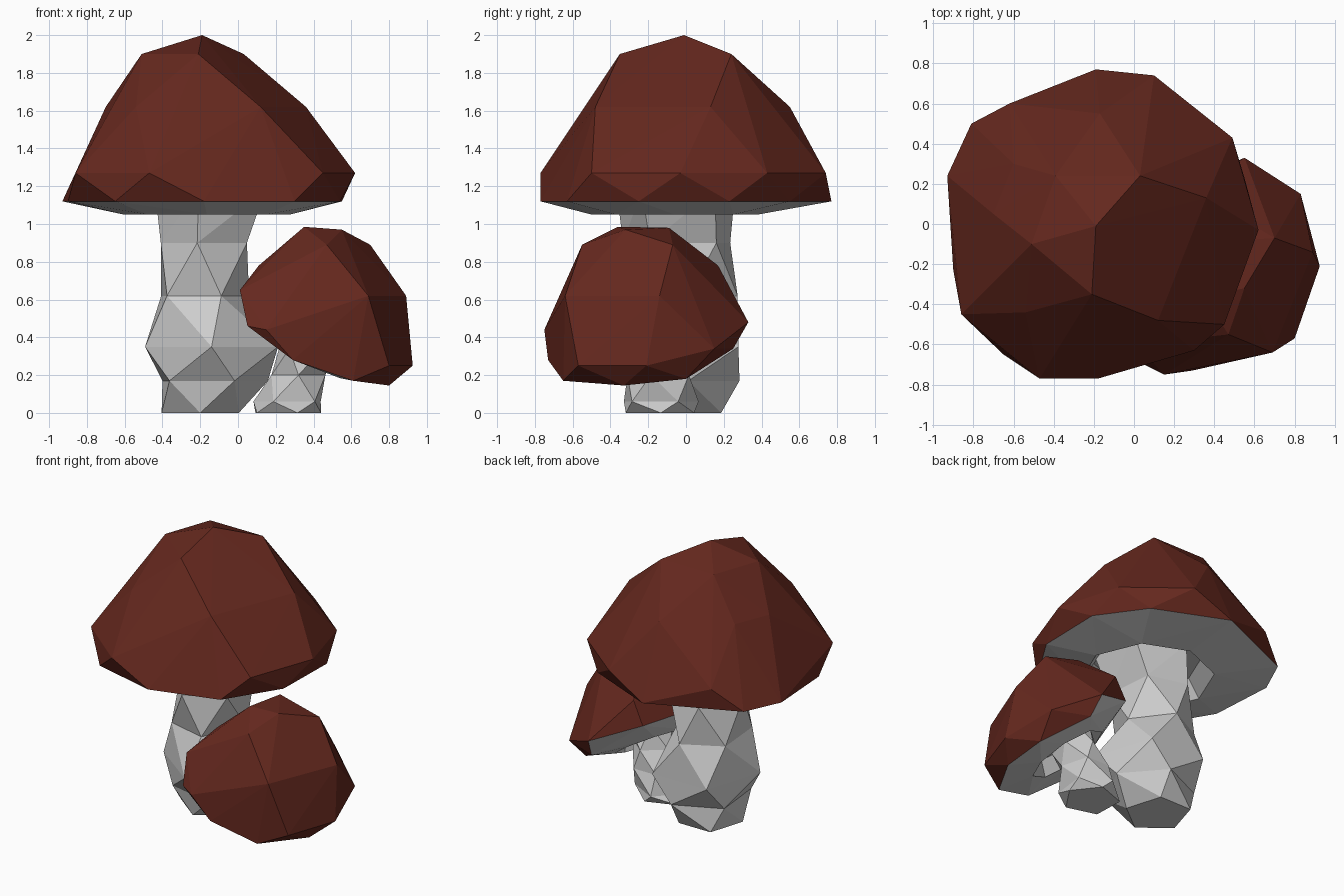
import bpy
import bmesh
from math import cos, sin, pi, radians
from mathutils import Vector

if "Cube" in bpy.data.objects:
    bpy.data.objects.remove(bpy.data.objects["Cube"], do_unlink=True)


def make_material(name, rgb):
    material = bpy.data.materials.new(name)
    material.use_nodes = True
    material.diffuse_color = (*rgb, 1)
    shader = material.node_tree.nodes["Principled BSDF"]
    shader.inputs["Base Color"].default_value = (*rgb, 1)
    shader.inputs["Roughness"].default_value = 0.8
    return material


cap_red = make_material("cap red brown", (0.13, 0.021, 0.013))
pale_grey = make_material("pale grey", (0.61, 0.61, 0.61))


def finish(bm, name, materials):
    bmesh.ops.recalc_face_normals(bm, faces=bm.faces)
    mesh = bpy.data.meshes.new(name)
    bm.to_mesh(mesh)
    bm.free()
    for material in materials:
        mesh.materials.append(material)
    obj = bpy.data.objects.new(name, mesh)
    bpy.context.collection.objects.link(obj)
    return obj


def make_cap(name, points, axis, gill_centre, gill_radius, recess):
    """Faceted convex cap with a grey underside hollowed around the stem."""
    bm = bmesh.new()
    axis = Vector(axis).normalized()
    side = axis.cross(Vector((0, 1, 0))).normalized()
    other = axis.cross(side)
    for point in points:
        bm.verts.new(point)
    gill_ring = []
    for i in range(8):
        angle = 2 * pi * i / 8
        offset = (side * cos(angle) + other * sin(angle)) * gill_radius
        gill_ring.append(bm.verts.new(Vector(gill_centre) + offset))
    bmesh.ops.convex_hull(bm, input=bm.verts)
    loose = [v for v in bm.verts if not v.link_faces]
    gill_ring = [v for v in gill_ring if v not in loose]
    bmesh.ops.delete(bm, geom=loose, context="VERTS")
    bmesh.ops.recalc_face_normals(bm, faces=bm.faces)
    bm.normal_update()

    # Underside faces look away from the cap axis
    for face in bm.faces:
        face.material_index = 1 if face.normal.dot(axis) < -0.6 else 0

    # Hollow around the stem
    floor = [f for f in bm.faces if all(v in gill_ring for v in f.verts)]
    walls = bmesh.ops.inset_region(bm, faces=floor, thickness=gill_radius * 0.2)
    for face in walls["faces"]:
        face.material_index = 1
    for vert in {v for f in floor for v in f.verts}:
        vert.co += axis * recess
    return finish(bm, name, [cap_red, pale_grey])


def make_stem(name, rings, sides=5):
    """Twisted stem: each ring is turned about half a step and joined by triangles."""
    bm = bmesh.new()
    loops = []
    for level, (z, x, y, radius_x, radius_y, turn) in enumerate(rings):
        loop = []
        for i in range(sides):
            angle = 2 * pi * (i + level % 2 / 2) / sides - pi / 2 + radians(turn)
            loop.append(bm.verts.new((x + radius_x * cos(angle), y + radius_y * sin(angle), z)))
        loops.append(loop)
    for level, (low, high) in enumerate(zip(loops, loops[1:])):
        for i in range(sides):
            j = (i + 1) % sides
            if level % 2 == 0:
                bm.faces.new((low[i], low[j], high[i]))
                bm.faces.new((low[j], high[j], high[i]))
            else:
                bm.faces.new((low[i], high[j], high[i]))
                bm.faces.new((low[i], low[j], high[j]))
    bm.faces.new(loops[0][::-1])
    bm.faces.new(loops[-1])
    return finish(bm, name, [pale_grey])


# Large cap: outline points grouped by height
large_levels = {
    2.0: [(-0.19, -0.01)],
    1.9: [(0.03, 0.24), (-0.51, -0.1), (-0.21, -0.35), (-0.39, 0.24)],
    1.62: [(0.36, 0.13), (0.12, -0.48), (-0.54, -0.44), (-0.7, 0.05),
           (-0.6, 0.3), (-0.17, 0.55)],
    1.27: [(-0.47, -0.77), (0.45, -0.5), (0.62, -0.03), (0.49, 0.43),
           (0.1, 0.74), (-0.62, 0.6), (-0.86, -0.45)],
    1.12: [(-0.93, 0.24), (-0.9, -0.23), (-0.65, -0.65), (-0.18, -0.77),
           (0.3, -0.63), (0.54, -0.25), (0.55, 0.23), (0.32, 0.55),
           (-0.19, 0.77), (-0.81, 0.5)],
}
large_points = [(x, y, z) for z, level in large_levels.items() for x, y in level]
make_cap("large_cap", large_points, (0, 0, 1), (-0.165, -0.06, 1.05), 0.44, 0.12)

# Small cap: leaning outward, crown first and then rim
small_crown = [
    (0.35, -0.36, 0.985), (0.4, -0.09, 0.98), (0.55, -0.32, 0.97),
    (0.7, -0.07, 0.89), (0.47, -0.55, 0.89), (0.3, 0.17, 0.78),
    (0.11, -0.4, 0.78), (0.89, -0.14, 0.62), (0.69, -0.64, 0.62),
]
small_rim = [
    (0.925, -0.21, 0.25), (0.8, -0.57, 0.25), (0.8, -0.33, 0.145),
    (0.61, -0.65, 0.17), (0.29, -0.73, 0.28), (0.15, -0.75, 0.44),
    (0.05, -0.7, 0.46), (0.01, -0.6, 0.65), (0.03, -0.3, 0.65), (0.22, 0.18, 0.62),
    (0.55, 0.33, 0.48), (0.83, 0.15, 0.34), (0.8, 0, 0.18), (0.58, 0.25, 0.34),
]
make_cap("small_cap", small_crown + small_rim, (0.64, -0.25, 1),
         (0.4, -0.2, 0.32), 0.27, 0.1)

# Stems: height, centre, radii and turn in degrees of each ring
make_stem("large_stem", [
    (0, -0.2, 0, 0.215, 0.23, 0),
    (0.17, -0.14, -0.02, 0.3, 0.31, -12),
    (0.35, -0.14, -0.03, 0.37, 0.38, 0),
    (0.62, -0.19, -0.02, 0.25, 0.3, -12),
    (0.9, -0.165, -0.04, 0.245, 0.3, -12),
    (1.18, -0.12, -0.05, 0.32, 0.33, 20),
])
make_stem("small_stem", [
    (0, 0.25, -0.14, 0.19, 0.19, 20),
    (0.06, 0.27, -0.14, 0.19, 0.21, 10),
    (0.2, 0.32, -0.13, 0.15, 0.18, 0),
    (0.34, 0.36, -0.16, 0.15, 0.17, 0),
    (0.5, 0.42, -0.2, 0.16, 0.17, 0),
])
